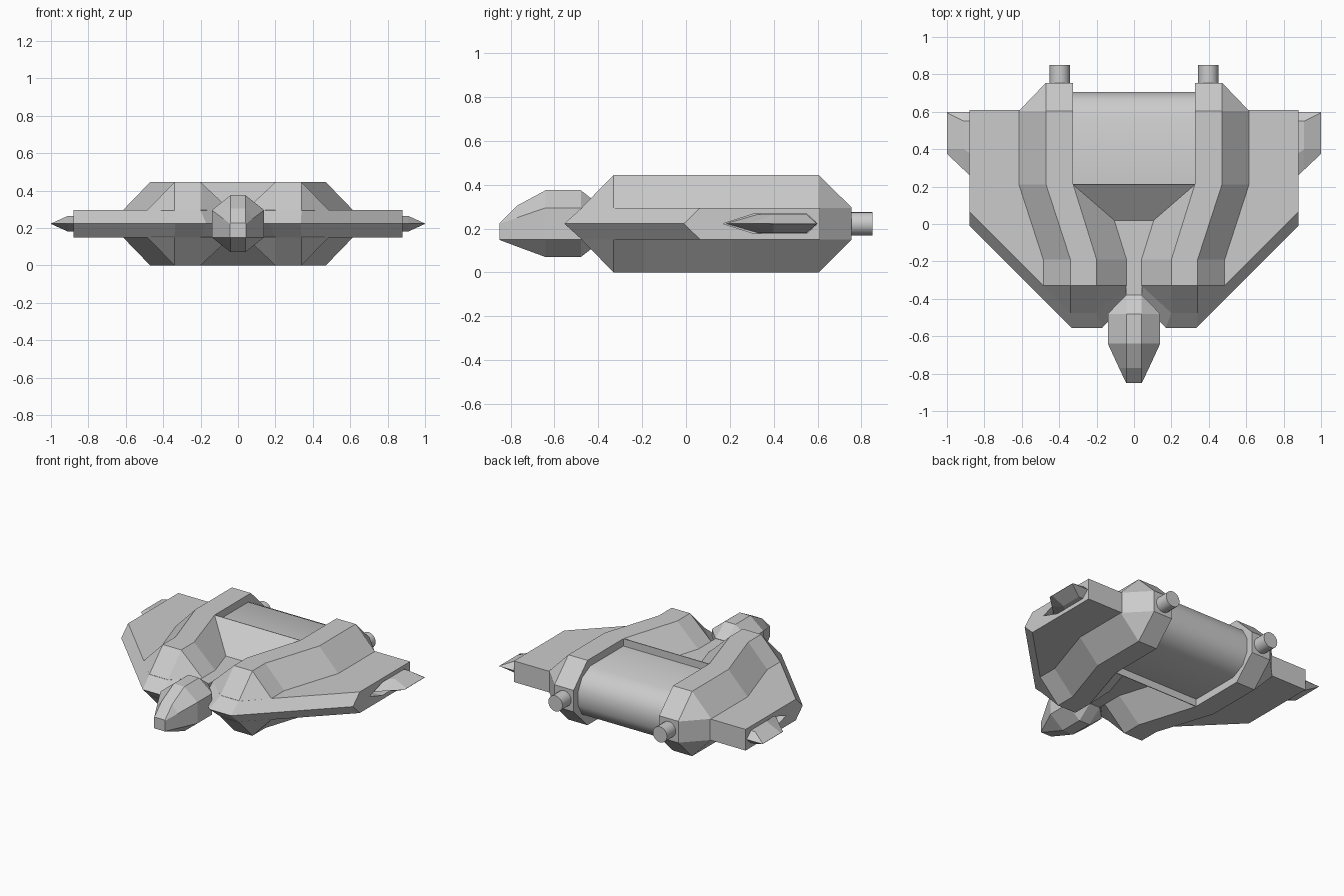
import bpy, bmesh, math

if "Cube" in bpy.data.objects:
    bpy.data.objects.remove(bpy.data.objects["Cube"])

MID = 0.2225  # the whole craft is symmetric about this height


def loft(name, rings, mirror=False, smooth=None):
    """Skin a list of equal-length 3D rings and cap both ends."""
    bm = bmesh.new()
    vs = [[bm.verts.new(p) for p in r] for r in rings]
    n = len(vs[0])
    for a, b in zip(vs, vs[1:]):
        for i in range(n):
            j = (i + 1) % n
            bm.faces.new((a[i], a[j], b[j], b[i]))
    bm.faces.new(vs[0])
    bm.faces.new(vs[-1])
    bmesh.ops.remove_doubles(bm, verts=bm.verts, dist=1e-4)
    bmesh.ops.recalc_face_normals(bm, faces=bm.faces)
    mesh = bpy.data.meshes.new(name)
    bm.to_mesh(mesh)
    bm.free()
    ob = bpy.data.objects.new(name, mesh)
    bpy.context.collection.objects.link(ob)
    if mirror:
        ob.modifiers.new("mirror", 'MIRROR')
    if smooth:
        bpy.ops.object.select_all(action='DESELECT')
        ob.select_set(True)
        bpy.context.view_layer.objects.active = ob
        bpy.ops.object.shade_smooth_by_angle(angle=math.radians(smooth))
    return ob


def octo(y, inner, xi, xo, outer, tall, mid=0.0725):
    """Eight-sided hull section in the xz plane."""
    up = [(inner, mid), (xi, tall), (xo, tall), (outer, mid)]
    return [(x, y, MID + h) for x, h in up] + [(x, y, MID - h) for x, h in reversed(up)]


T = MID  # half height of the hulls

# Side hulls: straight rear half, bent front half with a sloped inner flank
loft("rear_hull", [
    octo(0.21, 0.325, 0.325, 0.47, 0.615, T),
    octo(0.605, 0.325, 0.325, 0.47, 0.615, T),
    octo(0.755, 0.325, 0.325, 0.47, 0.471, 0.074)], mirror=True)
loft("front_hull", [
    octo(0.21, 0.165, 0.325, 0.47, 0.615, T),
    octo(-0.19, 0.04, 0.20, 0.34, 0.485, T),
    octo(-0.33, 0.04, 0.20, 0.34, 0.485, T),
    octo(-0.475, 0.199, 0.20, 0.34, 0.341, 0.074)], mirror=True)

# Centre wedge dropping from the hull tops to the neck
loft("centre_wedge", [
    [(-w, y, MID - h), (w, y, MID - h), (w, y, MID + h), (-w, y, MID + h)]
    for y, w, h in [(0.215, 0.325, T), (0.21, 0.325, T), (0.02, 0.108, 0.0725),
                    (-0.19, 0.042, 0.0725), (-0.40, 0.042, 0.0725)]])

# Recessed engine drum between the rear hulls
drum = [(0.2, 0.172), (0.575, 0.172), (0.665, 0.125), (0.705, 0.05)]
prof = [(y, MID + h) for y, h in drum] + [(y, MID - h) for y, h in reversed(drum)]
loft("engine_drum", [[(x, y, z) for y, z in prof] for x in (-0.33, 0.33)], smooth=50)


# Wing plate with a sharp leading edge and a notch for the head
def wing_ring(half, z):
    return [(x, y, z) for x, y in half] + [(-x, y, z) for x, y in reversed(half[1:-1])]


flat = [(0, -0.33), (0.04, -0.33), (0.20, -0.475), (0.34, -0.475), (0.88, 0.065), (0.88, 0.61), (0, 0.61)]
edge = [(0, -0.40), (0.02, -0.40), (0.17, -0.555), (0.335, -0.555), (0.88, -0.01), (0.88, 0.61), (0, 0.61)]
wing = loft("wing", [wing_ring(flat, 0.15), wing_ring(edge, MID), wing_ring(flat, 0.295)])


# Wing tips set into slots
def tip_ring(x, y0, y1, h):
    pts = [(y0, 0), (y1, h), (0.55, h), (0.60, 0), (0.55, -h), (y1, -h)]
    return [(x, y, MID + d) for y, d in pts]


slot = loft("slot_cutter", [tip_ring(0.80, 0.17, 0.31, 0.045), tip_ring(0.95, 0.17, 0.31, 0.045)], mirror=True)
slot.hide_render = True
slot.hide_viewport = False
slot.display_type = 'WIRE'
cut = wing.modifiers.new("slots", 'BOOLEAN')
cut.operation = 'DIFFERENCE'
cut.object = slot
loft("wing_tip", [
    tip_ring(0.79, 0.175, 0.32, 0.042),
    tip_ring(0.91, 0.29, 0.40, 0.042),
    [(1.0, y, MID + d) for y, d in
     [(0.375, 0), (0.40, 0.001), (0.595, 0.001), (0.60, 0), (0.595, -0.001), (0.40, -0.001)]]], mirror=True)


# Head pod
def head_ring(y, a, bottom, low, up, top):
    half = [(0.04, top), (a, up), (a, low), (0.04, bottom)]
    return [(x, y, z) for x, z in half] + [(-x, y, z) for x, z in reversed(half)]


loft("head", [
    head_ring(-0.85, 0.042, 0.148, 0.15, 0.222, 0.226),
    head_ring(-0.77, 0.08, 0.118, 0.15, 0.25, 0.305),
    head_ring(-0.64, 0.14, 0.07, 0.15, 0.295, 0.375),
    head_ring(-0.48, 0.14, 0.07, 0.15, 0.295, 0.375),
    head_ring(-0.38, 0.042, 0.148, 0.15, 0.295, 0.297)])

# Exhaust nozzles
ring = [(0.397 + 0.054 * math.cos(k * math.pi / 8), MID + 0.054 * math.sin(k * math.pi / 8)) for k in range(16)]
loft("nozzle", [[(x, y, z) for x, z in ring] for y in (0.72, 0.85)], mirror=True, smooth=40)
